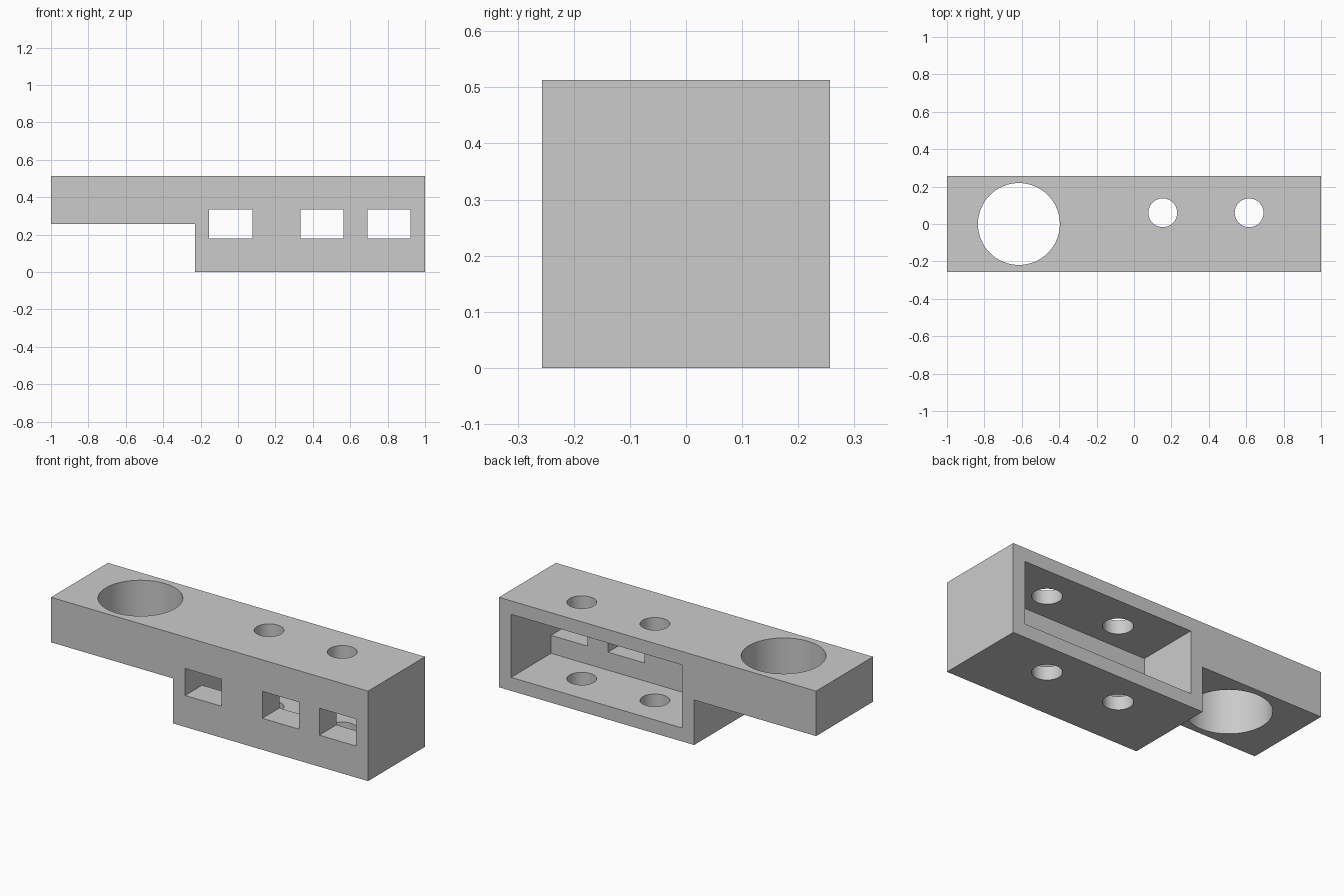
import bpy
import bmesh
from mathutils import Matrix

default = bpy.data.objects.get("Cube")
if default:
    bpy.data.objects.remove(default, do_unlink=True)

U = 1 / 13            # wall thickness module
HALF = 0.2565         # half of the square cross-section
TOP = 2 * HALF

grey = bpy.data.materials.new("light_grey")
grey.use_nodes = True
grey.diffuse_color = (0.6, 0.6, 0.6, 1)
grey.node_tree.nodes["Principled BSDF"].inputs["Base Color"].default_value = (0.6, 0.6, 0.6, 1)


def add_mesh(name, bm):
    bmesh.ops.recalc_face_normals(bm, faces=bm.faces)
    mesh = bpy.data.meshes.new(name)
    bm.to_mesh(mesh)
    bm.free()
    mesh.materials.append(grey)
    obj = bpy.data.objects.new(name, mesh)
    bpy.context.collection.objects.link(obj)
    return obj


def box(name, x0, x1, y0, y1, z0, z1):
    bm = bmesh.new()
    centre = ((x0 + x1) / 2, (y0 + y1) / 2, (z0 + z1) / 2)
    size = (x1 - x0, y1 - y0, z1 - z0, 1)
    bmesh.ops.create_cube(bm, size=1, matrix=Matrix.Translation(centre) @ Matrix.Diagonal(size))
    return add_mesh(name, bm)


def cylinder(name, x, y, radius):
    bm = bmesh.new()
    bmesh.ops.create_cone(bm, cap_ends=True, segments=64, radius1=radius, radius2=radius,
                          depth=1, matrix=Matrix.Translation((x, y, HALF)))
    return add_mesh(name, bm)


# Stepped bracket: L-shaped side profile extruded across the width
profile = [(-1, HALF), (-3 * U, HALF), (-3 * U, 0), (1, 0), (1, TOP), (-1, TOP)]
bm = bmesh.new()
face = bm.faces.new([bm.verts.new((x, -HALF, z)) for x, z in profile])
extruded = bmesh.ops.extrude_face_region(bm, geom=[face])["geom"]
bmesh.ops.translate(bm, vec=(0, 2 * HALF, 0),
                    verts=[v for v in extruded if isinstance(v, bmesh.types.BMVert)])
bracket = add_mesh("stepped_bracket", bm)

# Rear pocket, front windows, large bore and two screw holes
pocket_floor = -HALF + 2 * U
cutters = [box("pocket_cutter", -2 * U, 12 * U, pocket_floor, 0.4, U, TOP - U)]
for left in (-2.05 * U, 4.33 * U, 9 * U):
    left = max(left, -2 * U)
    cutters.append(box("window_cutter", left, left + 3 * U, -0.4, pocket_floor + 0.02,
                       HALF - U, HALF + U))
cutters.append(cylinder("bore_cutter", -8 * U, 0, 0.219))
for x in (2 * U, 8 * U):
    cutters.append(cylinder("screw_hole_cutter", x, 0.06, U))

for cutter in cutters:
    cutter.hide_render = True
    mod = bracket.modifiers.new(cutter.name, "BOOLEAN")
    mod.operation = "DIFFERENCE"
    mod.solver = "EXACT"
    mod.object = cutter

# Bake the cuts and drop the cutters
depsgraph = bpy.context.evaluated_depsgraph_get()
cut_mesh = bpy.data.meshes.new_from_object(bracket.evaluated_get(depsgraph))
bracket.modifiers.clear()
bracket.data = cut_mesh
for cutter in cutters:
    bpy.data.objects.remove(cutter, do_unlink=True)

# Smooth bores with sharp rims
bpy.ops.object.select_all(action="DESELECT")
bracket.select_set(True)
bpy.context.view_layer.objects.active = bracket
bpy.ops.object.shade_smooth_by_angle()
